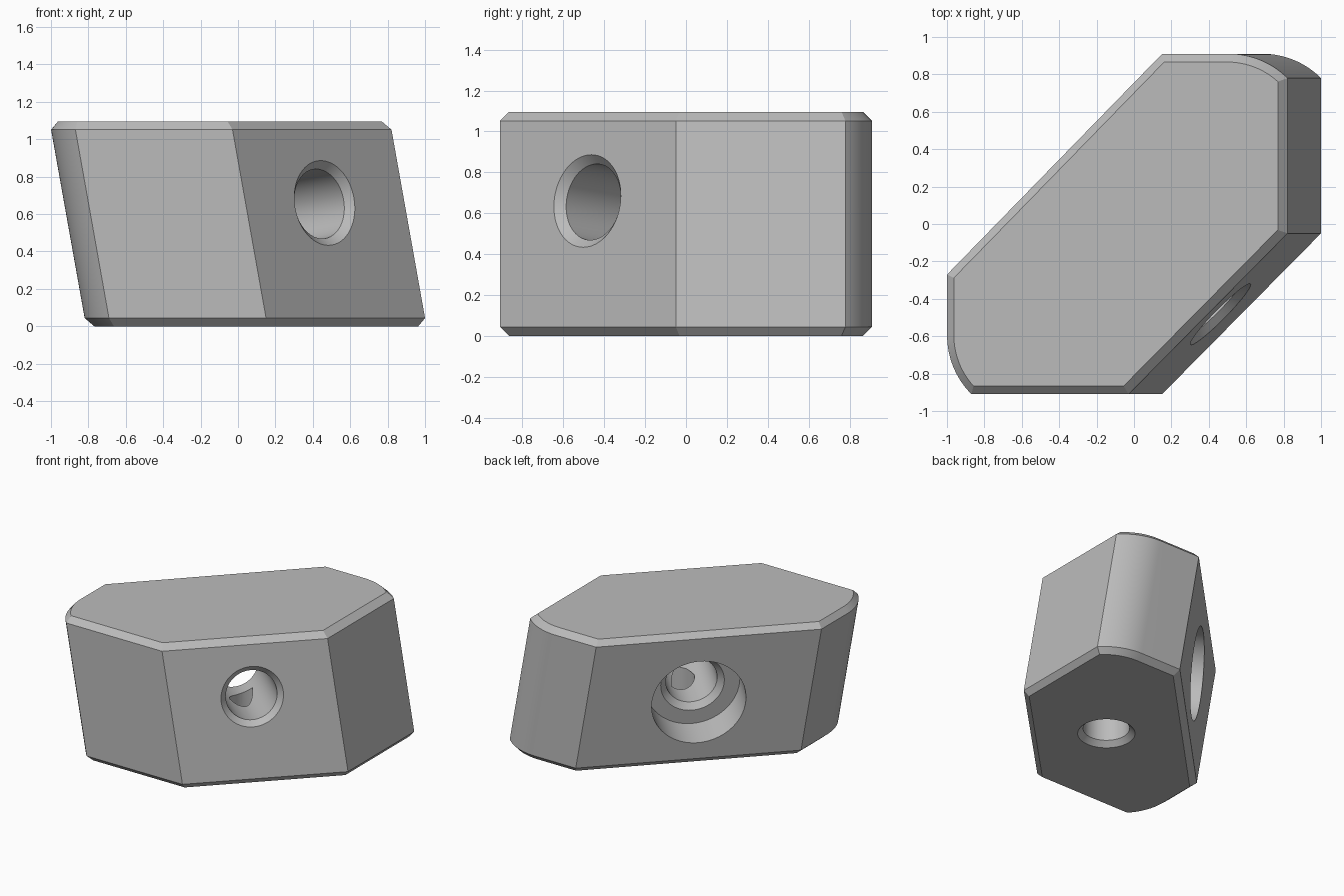
import bpy
import bmesh
from math import cos, sin, radians, pi
from mathutils import Vector, Matrix

old = bpy.data.objects.get("Cube")
if old:
    bpy.data.objects.remove(old, do_unlink=True)

HEIGHT, CHAMFER, SHEAR = 1.095, 0.044, -0.178
DEPTH = 1.135          # wall to wall along the bore

metal = bpy.data.materials.new("plain grey")
metal.use_nodes = True
metal.diffuse_color = (0.5, 0.5, 0.5, 1)
metal.node_tree.nodes["Principled BSDF"].inputs["Base Color"].default_value = (0.5, 0.5, 0.5, 1)


def make_object(name, bm):
    bmesh.ops.recalc_face_normals(bm, faces=bm.faces)
    mesh = bpy.data.meshes.new(name)
    bm.to_mesh(mesh)
    bm.free()
    mesh.materials.append(metal)
    ob = bpy.data.objects.new(name, mesh)
    bpy.context.collection.objects.link(ob)
    return ob


def arc(cx, cy, r, start, end, steps=16):
    angles = [radians(start + (end - start) * i / steps) for i in range(steps + 1)]
    return [(cx + r * cos(a), cy + r * sin(a)) for a in angles]


def lathe(name, profile, origin, axis, sides=64):
    """Closed round cutter from (distance, radius) pairs along an axis."""
    bm = bmesh.new()
    turn = Vector((0, 0, 1)).rotation_difference(Vector(axis)).to_matrix().to_4x4()
    place = Matrix.Translation(origin) @ turn
    rings = [[bm.verts.new(place @ Vector((r * cos(2 * pi * i / sides),
                                           r * sin(2 * pi * i / sides), t)))
              for i in range(sides)] for t, r in profile]
    for a, b in zip(rings, rings[1:]):
        for i in range(sides):
            j = (i + 1) % sides
            bm.faces.new((a[i], a[j], b[j], b[i]))
    bm.faces.new(rings[0])
    bm.faces.new(rings[-1])
    ob = make_object(name, bm)
    ob.hide_render = True
    return ob


# Block: extruded outline with chamfered rims, then leaned sideways
outline = [(1, -0.05)] + arc(0.686, 0.466, 0.444, 45, 90) + [(0.33, 0.91)]
outline += [(-0.82, -0.27)] + arc(-0.376, -0.596, 0.444, 180, 225) + [(0.15, -0.91)]
bm = bmesh.new()
base = bm.faces.new([bm.verts.new((x, y, 0)) for x, y in outline])
top = bmesh.ops.extrude_face_region(bm, geom=[base])["geom"]
bmesh.ops.translate(bm, vec=(0, 0, HEIGHT),
                    verts=[v for v in top if isinstance(v, bmesh.types.BMVert)])
bmesh.ops.recalc_face_normals(bm, faces=bm.faces)
rims = [e for e in bm.edges if abs(e.verts[0].co.z - e.verts[1].co.z) < 0.001]
bmesh.ops.bevel(bm, geom=rims, offset=CHAMFER, segments=1, affect='EDGES')
for v in bm.verts:
    v.co.x += SHEAR * (v.co.z - CHAMFER)
block = make_object("clamp_block", bm)

# Main bore with countersunk mouth and a wide counterbore at the back
bore = lathe("bore_cutter",
             [(-0.02, 0.25), (0.043, 0.1875), (DEPTH - 0.303, 0.1875),
              (DEPTH - 0.26, 0.232), (DEPTH - 0.26, 0.345), (DEPTH + 0.1, 0.345)],
             (0.465, -0.483, 0.66), (-0.70, 0.70, -0.124))

# Blind hole from below that just breaks into the bore
bottom_hole = lathe("bottom_hole_cutter",
                    [(-0.02, 0.228), (0.04, 0.168), (0.43, 0.168)],
                    (0.19, -0.085, 0), (0, 0, 1))

bpy.ops.object.select_all(action='DESELECT')
bpy.context.view_layer.objects.active = block
block.select_set(True)
for cutter in (bore, bottom_hole):
    cut = block.modifiers.new(cutter.name, 'BOOLEAN')
    cut.operation = 'DIFFERENCE'
    cut.solver = 'EXACT'
    cut.object = cutter
    bpy.ops.object.modifier_apply(modifier=cut.name)
    bpy.data.objects.remove(cutter, do_unlink=True)

bpy.ops.object.shade_smooth_by_angle(angle=radians(25))
